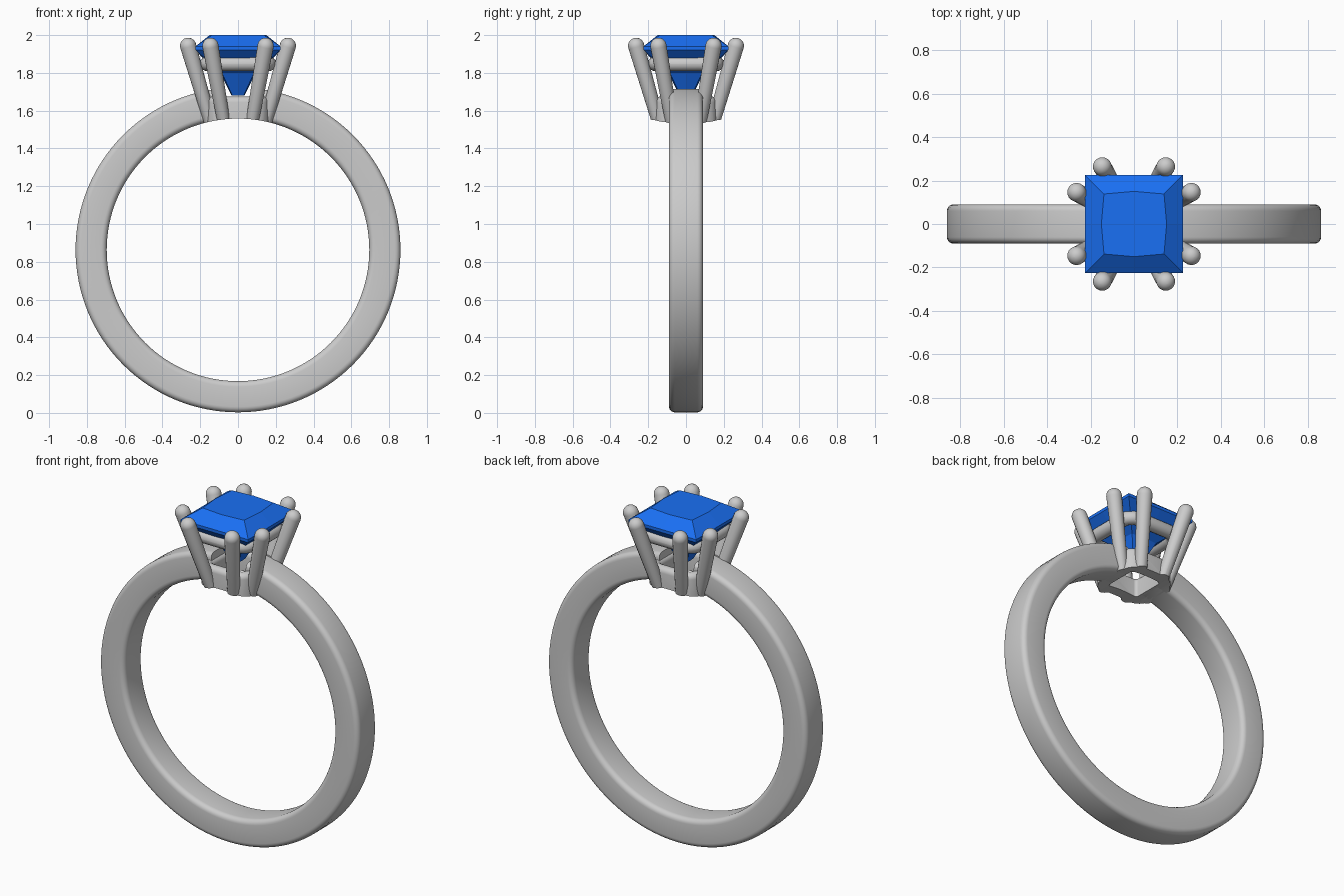
import bpy, bmesh, math
from mathutils import Vector

if "Cube" in bpy.data.objects:
    bpy.data.objects.remove(bpy.data.objects["Cube"])

CZ, R_OUT, R_IN = 0.863, 0.86, 0.695   # band centre height and radii


def finish(name, bm, angle=None):
    bmesh.ops.recalc_face_normals(bm, faces=bm.faces)
    me = bpy.data.meshes.new(name)
    bm.to_mesh(me)
    bm.free()
    ob = bpy.data.objects.new(name, me)
    bpy.context.collection.objects.link(ob)
    if angle:
        smooth(ob, angle)
    return ob


def smooth(ob, angle=40):
    bpy.ops.object.select_all(action='DESELECT')
    bpy.context.view_layer.objects.active = ob
    ob.select_set(True)
    bpy.ops.object.shade_smooth_by_angle(angle=math.radians(angle))


def loft(bm, rings, closed=False, caps=False):
    """Skin a list of point rings with quads."""
    vs = [[bm.verts.new(p) for p in r] for r in rings]
    n, m = len(vs), len(vs[0])
    for i in range(n if closed else n - 1):
        a, b = vs[i], vs[(i + 1) % n]
        for j in range(m):
            k = (j + 1) % m
            bm.faces.new((a[j], a[k], b[k], b[j]))
    if caps:
        bm.faces.new(vs[0])
        bm.faces.new(vs[-1])


def rounded_rect(w, h, r, seg=5):
    """Outline points of a rounded rectangle with half sizes w, h."""
    pts = []
    for q, (sx, sy) in enumerate(((1, 1), (-1, 1), (-1, -1), (1, -1))):
        for s in range(seg + 1):
            a = math.pi / 2 * (q + s / seg)
            pts.append((sx * (w - r) + r * math.cos(a), sy * (h - r) + r * math.sin(a)))
    return pts


def cut(ob, cutter):
    m = ob.modifiers.new("trim", 'BOOLEAN')
    m.operation, m.solver, m.object = 'DIFFERENCE', 'EXACT', cutter
    bpy.context.view_layer.objects.active = ob
    bpy.ops.object.modifier_apply(modifier=m.name)
    smooth(ob)


def square_rail(name, half, corner, z, w, h, r):
    """Rounded-section bar following a rounded square path."""
    bm = bmesh.new()
    section = rounded_rect(w, h, r)
    rings = []
    for dx, dz in section:
        rings.append([(x, y, z + dz) for x, y in rounded_rect(half + dx, half + dx, corner + dx)])
    loft(bm, rings, closed=True)
    return finish(name, bm, 40)


# band: rounded rectangular section swept round the finger
bm = bmesh.new()
mid, half_t = (R_OUT + R_IN) / 2, (R_OUT - R_IN) / 2
rings = []
for i in range(128):
    a = 2 * math.pi * i / 128
    rings.append([((mid + dr) * math.cos(a), y, CZ + (mid + dr) * math.sin(a))
                  for dr, y in rounded_rect(half_t, 0.09, 0.03)])
loft(bm, rings, closed=True)
band = finish("band", bm, 40)

# cutters: finger hole and the open well under the stone
bm = bmesh.new()
loft(bm, [[(R_IN * math.cos(math.tau * i / 128), y, CZ + R_IN * math.sin(math.tau * i / 128))
           for i in range(128)] for y in (-0.5, 0.5)], caps=True)
finger_cutter = finish("finger_cutter", bm)
bm = bmesh.new()
loft(bm, [[(x, y, z) for x, y in rounded_rect(0.115, 0.115, 0.03)] for z in (1.4, 1.85)], caps=True)
well_cutter = finish("well_cutter", bm)
cut(band, well_cutter)

# setting rails
square_rail("upper_rail", 0.165, 0.06, 1.848, 0.038, 0.038, 0.0375)
collar = square_rail("lower_collar", 0.133, 0.05, 1.59, 0.032, 0.085, 0.031)
cut(collar, finger_cutter)


# prongs: tapered round bars with domed tips, two per side of the stone
def prong(name, foot, tip, r0, r1):
    bm = bmesh.new()
    foot, tip = Vector(foot), Vector(tip)
    axis = (tip - foot).normalized()
    u = axis.cross(Vector((0, 1, 0))).normalized()
    v = axis.cross(u)
    prof = [(foot, r0)]
    for i in range(8):
        t = math.radians(i * 12.5)
        prof.append((tip + axis * r1 * math.sin(t), r1 * math.cos(t)))
    loft(bm, [[c + r * (u * math.cos(math.tau * k / 20) + v * math.sin(math.tau * k / 20))
               for k in range(20)] for c, r in prof], caps=True)
    cut(finish(name, bm), finger_cutter)


n = 0
for sx in (-1, 1):
    for sy in (-1, 1):
        for swap in (False, True):
            f, t = (0.135, 0.068), (0.264, 0.146)
            if swap:
                f, t = f[::-1], t[::-1]
            n += 1
            prong(f"prong_{n}", (sx * f[0], sy * f[1], 1.5), (sx * t[0], sy * t[1], 1.943), 0.033, 0.043)

# square-cut gem: bowed table, thin girdle, stepped pavilion
bm = bmesh.new()
rings = []
for z, corner, side in ((2.0, 0.138, 0.15), (1.94, 0.225, 0.225), (1.922, 0.225, 0.225),
                        (1.87, 0.17, 0.18), (1.8, 0.085, 0.095), (1.68, 0.03, 0.034)):
    ring = []
    for q in range(4):
        c, s = round(math.cos(q * math.pi / 2)), round(math.sin(q * math.pi / 2))
        for x, y in ((side, 0), (corner, corner)):
            ring.append((x * c - y * s, x * s + y * c, z))
    rings.append(ring)
loft(bm, rings, caps=True)
gem = finish("gem", bm)
mat = bpy.data.materials.new("blue_gem")
mat.diffuse_color = (0.01, 0.16, 0.9, 1)
mat.use_nodes = True
mat.node_tree.nodes["Principled BSDF"].inputs["Base Color"].default_value = mat.diffuse_color
gem.data.materials.append(mat)

# cutters are no longer needed
for c in (finger_cutter, well_cutter):
    bpy.data.objects.remove(c)
